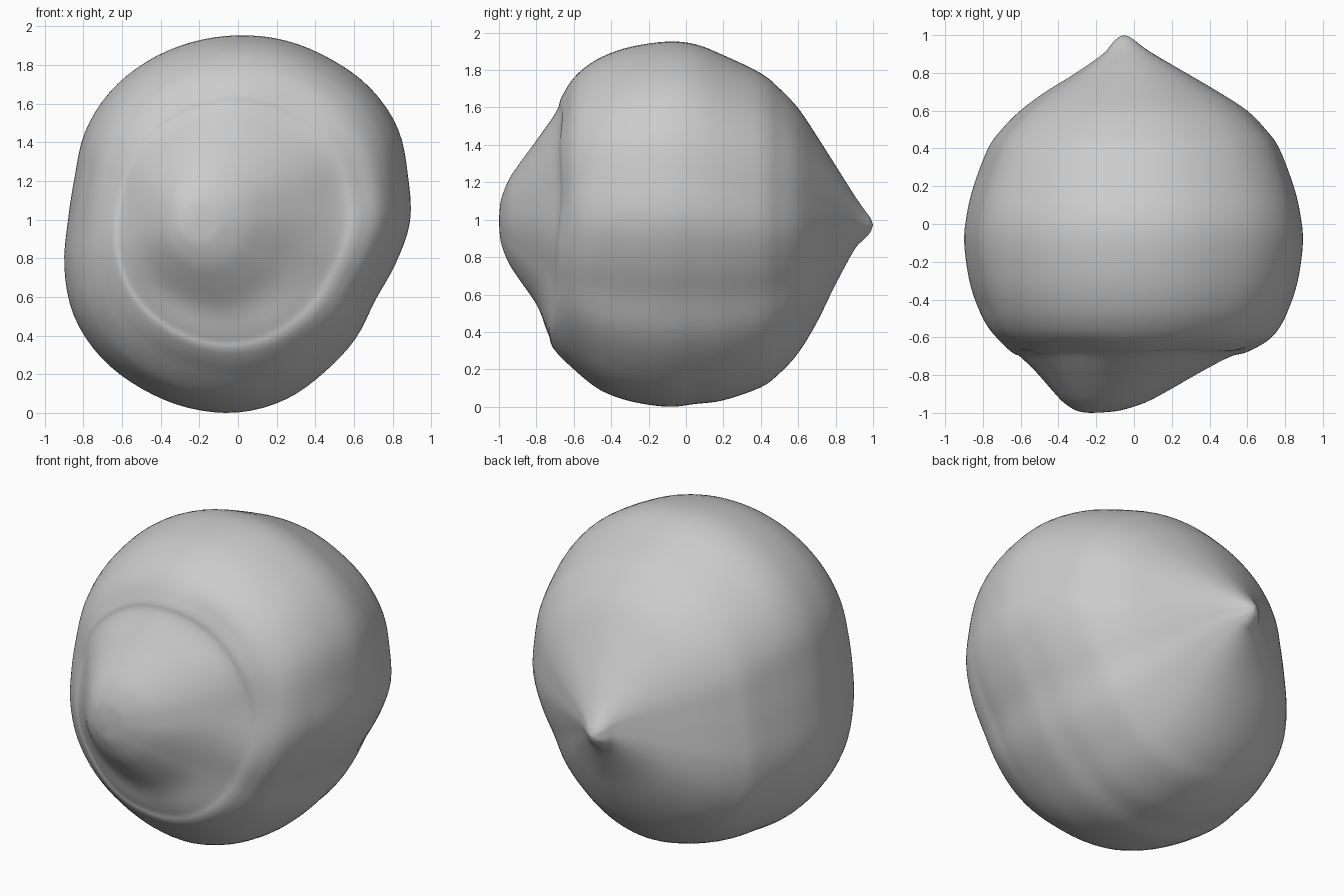
import bpy, bmesh, math

if "Cube" in bpy.data.objects:
    bpy.data.objects.remove(bpy.data.objects["Cube"])

# Outline seen from the front: radius every 15 degrees, counter-clockwise from +x
OUTLINE = [.89, .91, .955, .97, .965, .965, .96, .955, .95, .94, .915, .875,
           .88, .93, .98, 1.0, 1.0, 1.0, .99, .955, .90, .86, .82, .845]

# Rings from the pointed tip to the pale end: y, scale, centre x, centre z
RINGS = [(1.0, 0, -.05, .98), (.985, .04, -.05, .98), (.95, .085, -.045, .985),
         (.9, .15, -.03, .995), (.8, .325, -.015, .985), (.7, .51, -.01, .965),
         (.6, .67, 0, .96), (.5, .78, 0, .96), (.4, .86, 0, .965), (.2, .945, 0, .98),
         (.05, .985, 0, 1), (-.1, 1.0, 0, 1), (-.3, .97, 0, 1),
         (-.45, .915, 0, 1), (-.55, .85, 0, 1), (-.62, .78, 0, 1), (-.665, .715, -.01, 1)]
RIM, PEAK_X, PEAK_Z = .675, -.23, 1.0
# End cap profile: fraction out from the peak, y
for t, y in [(1, -.685), (.94, -.695), (.84, -.73), (.67, -.80), (.5, -.88),
             (.35, -.945), (.2, -.985), (.1, -.996), (0, -1.0)]:
    RINGS.append((y, RIM * t, -.02 + (PEAK_X + .02) * (1 - t), PEAK_Z))


def spline(a, b, c, d, t):
    return b + .5 * t * (c - a + t * (2*a - 5*b + 4*c - d + t * (3*(b - c) + d - a)))


def outline(ang):
    k = ang / math.tau * 24
    i = int(k)
    return spline(*[OUTLINE[(i + j) % 24] for j in (-1, 0, 1, 2)], k - i)


# Refine the rings with a smooth curve
STEPS, SIDES = 4, 96
fine = []
for i in range(len(RINGS) - 1):
    q = [RINGS[min(max(i + j, 0), len(RINGS) - 1)] for j in (-1, 0, 1, 2)]
    for k in range(STEPS):
        fine.append([spline(*v, k / STEPS) for v in zip(*q)])
fine = fine[1:]

# Loft the shell; the rim round the end cap leans and waves slightly
bm = bmesh.new()
loops = []
for y, s, cx, cz in fine:
    cap = min(1, max(0, (-.45 - y) / .22))
    rim = math.exp(-((y + .69) / .07) ** 2)
    loop = []
    for j in range(SIDES):
        a = math.tau * j / SIDES
        r = outline(a)
        r = s * (r + (.95 - r) * .45 * cap)
        dy = rim * (.03 * math.sin(a) + .012 * math.cos(2 * a) + .006 * math.sin(7 * a))
        loop.append(bm.verts.new((cx + r * math.cos(a), y + dy, cz + r * math.sin(a))))
    loops.append(loop)
for A, B in zip(loops, loops[1:]):
    for j in range(SIDES):
        k = (j + 1) % SIDES
        bm.faces.new((A[j], A[k], B[k], B[j]))
for loop, p in ((loops[0], RINGS[0]), (loops[-1], RINGS[-1])):
    tip = bm.verts.new((p[2], p[0], p[3]))
    for j in range(SIDES):
        bm.faces.new((loop[j], loop[(j + 1) % SIDES], tip))
bmesh.ops.recalc_face_normals(bm, faces=bm.faces)
for f in bm.faces:
    f.smooth = True

# Rest on the floor
low = min(v.co.z for v in bm.verts)
bmesh.ops.translate(bm, verts=bm.verts, vec=(0, 0, -low))
mesh = bpy.data.meshes.new("nut_shell")
bm.to_mesh(mesh)
bm.free()
bpy.context.collection.objects.link(bpy.data.objects.new("nut_shell", mesh))
